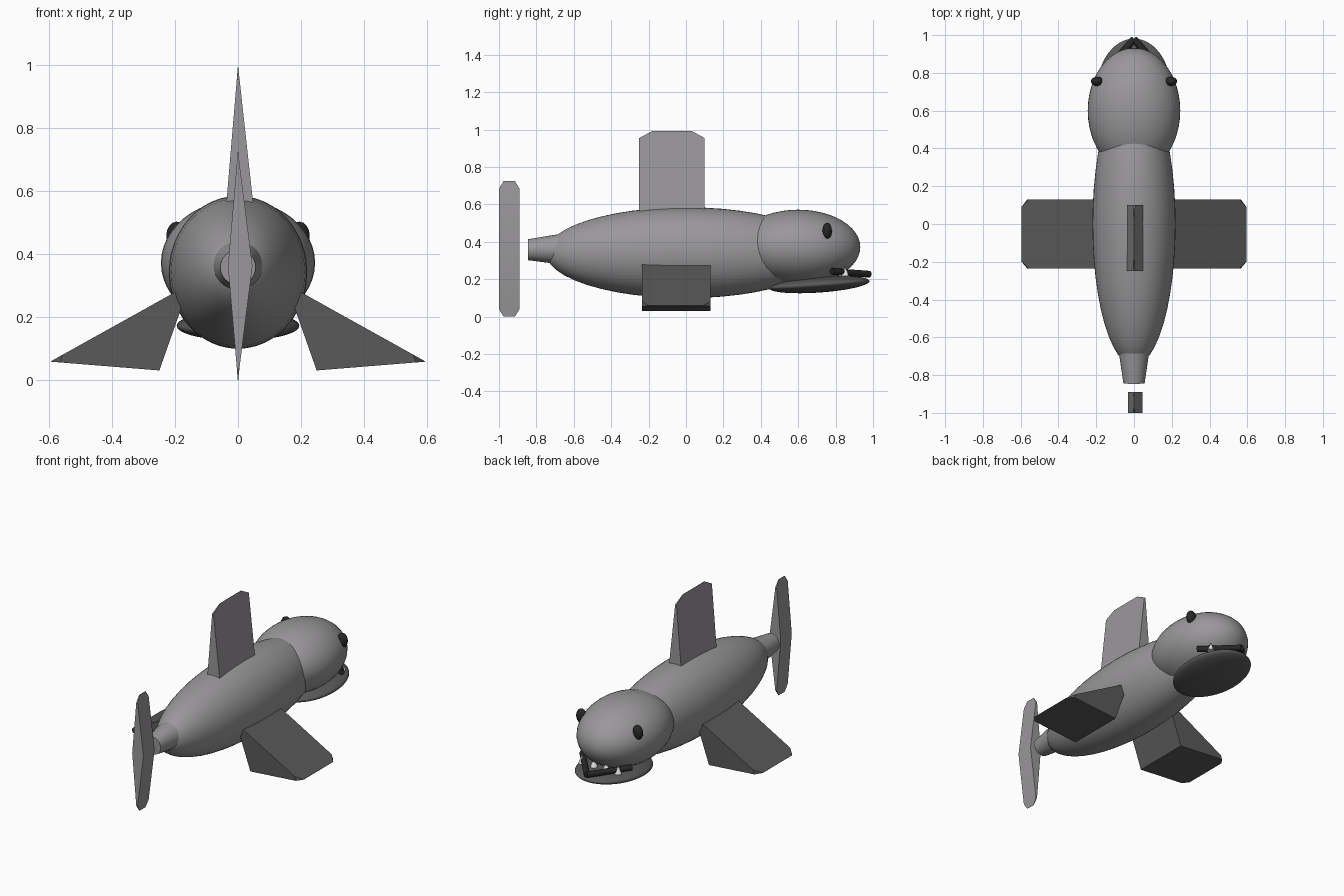
import bpy, bmesh, math
from mathutils import Vector, Matrix

if "Cube" in bpy.data.objects:
    bpy.data.objects.remove(bpy.data.objects["Cube"])


def material(name, rgb):
    m = bpy.data.materials.new(name)
    m.diffuse_color = (*rgb, 1)
    m.use_nodes = True
    m.node_tree.nodes["Principled BSDF"].inputs["Base Color"].default_value = m.diffuse_color
    return m


GREY = material("skin grey", (0.32, 0.31, 0.32))
DARK = material("dark grey", (0.10, 0.10, 0.10))
BLACK = material("black", (0.02, 0.02, 0.02))
WHITE = material("tooth white", (0.8, 0.8, 0.8))


def finish(name, bm, mat, angle=50):
    bmesh.ops.recalc_face_normals(bm, faces=bm.faces)
    me = bpy.data.meshes.new(name)
    bm.to_mesh(me)
    bm.free()
    me.materials.append(mat)
    ob = bpy.data.objects.new(name, me)
    bpy.context.collection.objects.link(ob)
    bpy.ops.object.select_all(action='DESELECT')
    ob.select_set(True)
    bpy.context.view_layer.objects.active = ob
    bpy.ops.object.shade_smooth_by_angle(angle=math.radians(angle))
    return ob


def ellipsoid(name, centre, radii, mat, tilt=0, segs=48):
    bm = bmesh.new()
    m = (Matrix.Translation(centre) @ Matrix.Rotation(tilt, 4, 'X')
         @ Matrix.Diagonal((*radii, 1)) @ Matrix.Rotation(math.pi / 2, 4, 'X'))
    bmesh.ops.create_uvsphere(bm, u_segments=segs, v_segments=segs // 2, radius=1, matrix=m)
    return finish(name, bm, mat)


def cone(name, a, b, r1, r2, mat, segs):
    a, b = Vector(a), Vector(b)
    bm = bmesh.new()
    m = (Matrix.Translation((a + b) / 2)
         @ (b - a).to_track_quat('Z', 'Y').to_matrix().to_4x4())
    bmesh.ops.create_cone(bm, cap_ends=True, segments=segs, radius1=r1, radius2=r2,
                          depth=(b - a).length, matrix=m)
    return finish(name, bm, mat)


def fin(name, sections, mat=GREY):
    """Loft four-cornered sections: two (x, z) edge points and a y range each."""
    bm = bmesh.new()
    loops = []
    for p, q, y0, y1 in sections:
        pts = [(p[0], y0, p[1]), (q[0], y0, q[1]), (q[0], y1, q[1]), (p[0], y1, p[1])]
        loops.append([bm.verts.new(v) for v in pts])
    for a, b in zip(loops, loops[1:]):
        for i in range(4):
            j = (i + 1) % 4
            bm.faces.new((a[i], a[j], b[j], b[i]))
    bm.faces.new(loops[0])
    bm.faces.new(loops[-1])
    return finish(name, bm, mat, 30)


# Body, head, jaw and tail stalk
ellipsoid("body", (0, 0, 0.342), (0.22, 0.75, 0.243), GREY)
ellipsoid("head", (0, 0.6, 0.372), (0.245, 0.332, 0.2), GREY)
ellipsoid("lower_jaw", (0, 0.712, 0.172), (0.195, 0.27, 0.043), DARK, tilt=0.07)
cone("tail_stalk", (0, -0.845, 0.358), (0, -0.6, 0.362), 0.056, 0.092, GREY, 32)

# Dorsal fin and tail fin
fin("dorsal_fin", [((-0.042, 0.5), (0.055, 0.5), -0.25, 0.1),
                   ((-0.004, 0.955), (0.005, 0.955), -0.25, 0.1),
                   ((-0.001, 0.993), (0.001, 0.993), -0.18, 0.03)])
fin("tail_fin", [((-0.001, 0), (0.001, 0), -0.975, -0.915),
                 ((-0.004, 0.04), (0.005, 0.04), -1.0, -0.89),
                 ((-0.032, 0.362), (0.046, 0.362), -1.0, -0.89),
                 ((-0.004, 0.685), (0.005, 0.685), -1.0, -0.89),
                 ((-0.001, 0.725), (0.001, 0.725), -0.975, -0.915)])

# Paired flippers, eyes and mouth bars
low, high, tip = Vector((0.25, 0.03)), Vector((0.153, 0.305)), Vector((0.597, 0.058))
for side, s in (("left", -1), ("right", 1)):
    def at(p, t):
        v = p.lerp(tip, t)
        return (v.x * s, v.y)
    fin(side + "_flipper", [(at(low, t), at(high, t), y0, y1) for t, y0, y1 in
                            ((0, -0.235, 0.13), (0.91, -0.235, 0.13), (0.995, -0.2, 0.09))],
        DARK)
    ellipsoid(side + "_eye", (0.195 * s, 0.755, 0.458), (0.033, 0.025, 0.045), BLACK, segs=16)
    cone(side + "_mouth_bar", (0.17 * s, 0.78, 0.242), (0, 0.98, 0.227), 0.018, 0.018, BLACK, 12)

# Row of teeth across the mouth
for x in (-0.125, -0.042, 0.042, 0.125):
    cone("tooth", (x, 0.85, 0.218), (x, 0.85, 0.268), 0.022, 0.001, WHITE, 8)
